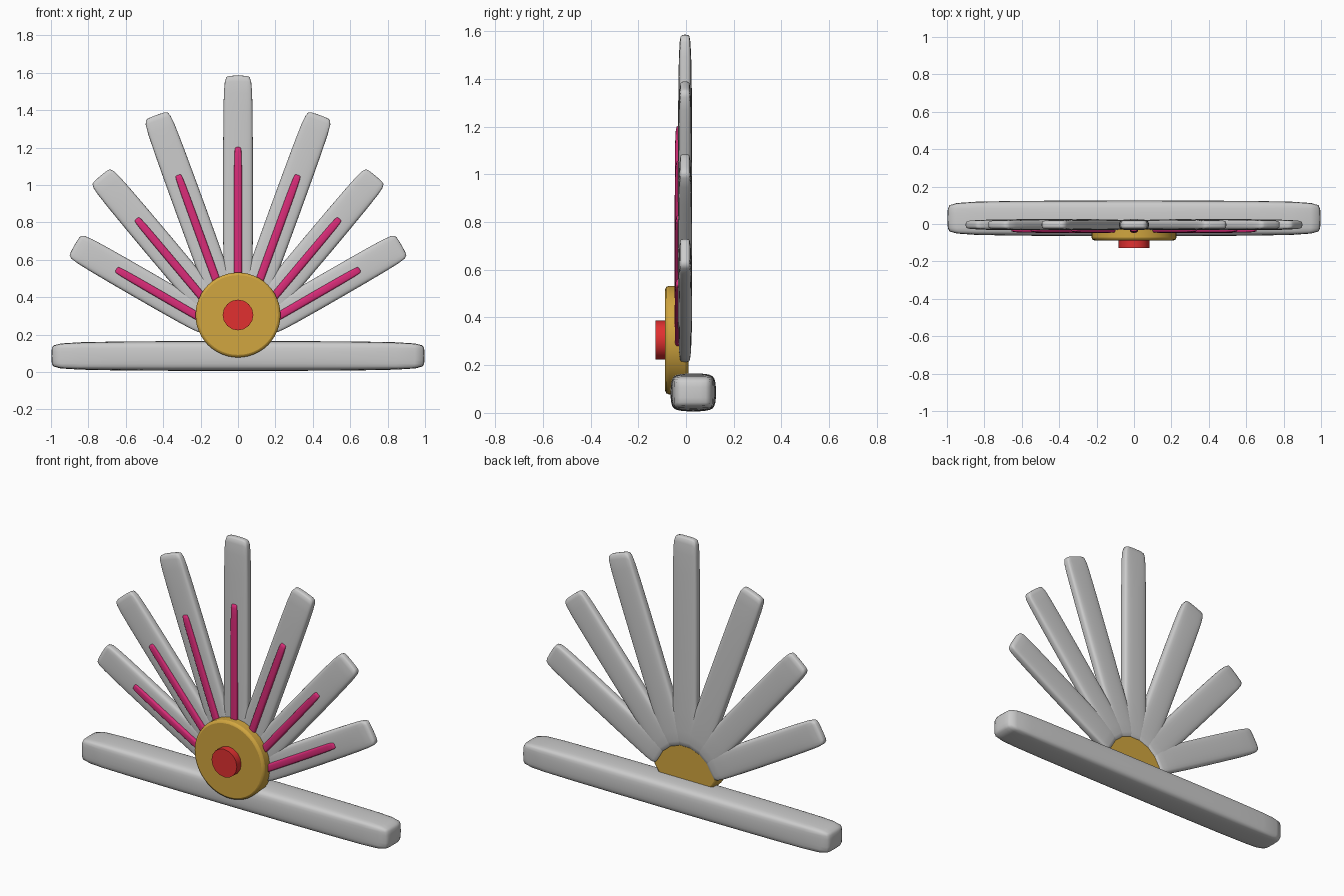
import bpy, math
from mathutils import Matrix, Vector

if "Cube" in bpy.data.objects:
    bpy.data.objects.remove(bpy.data.objects["Cube"])

PIVOT = Vector((0, 0, 0.173))   # point the blades fan out from
INNER = 0.18                    # radius where blades begin
HUB_Z = 0.305


def colour(name, rgb):
    m = bpy.data.materials.new(name)
    m.diffuse_color = (*rgb, 1)
    m.use_nodes = True
    m.node_tree.nodes["Principled BSDF"].inputs["Base Color"].default_value = m.diffuse_color
    return m


gold = colour("gold", (0.64, 0.38, 0.05))
red = colour("red", (0.75, 0.03, 0.03))
pink = colour("pink", (0.70, 0.025, 0.19))


def box(name, lo, hi, bevel, matrix=None, mat=None, soft=True):
    """Bevelled, optionally subdivided, box between two corners."""
    lo, hi = Vector(lo), Vector(hi)
    bpy.ops.mesh.primitive_cube_add(size=1)
    ob = bpy.context.object
    ob.name = name
    size = hi - lo
    ob.data.transform(Matrix.Translation((lo + hi) / 2) @ Matrix.Diagonal((*size, 1)))
    if matrix:
        ob.matrix_world = matrix
    b = ob.modifiers.new("bevel", 'BEVEL')
    b.width, b.segments = bevel, 1
    if soft:
        s = ob.modifiers.new("soften", 'SUBSURF')
        s.levels = s.render_levels = 2
        ob.data.shade_smooth()
    if mat:
        ob.data.materials.append(mat)
    return ob


def disc(name, radius, y0, y1, sides, mat, bevel=0):
    """Cylinder along y centred on the hub."""
    bpy.ops.mesh.primitive_cylinder_add(vertices=sides, radius=radius, depth=y1 - y0,
                                        location=(0, (y0 + y1) / 2, HUB_Z),
                                        rotation=(math.pi / 2, 0, 0))
    ob = bpy.context.object
    ob.name = name
    ob.data.materials.append(mat)
    bpy.ops.object.shade_smooth_by_angle(angle=math.radians(30))
    if bevel:
        b = ob.modifiers.new("bevel", 'BEVEL')
        b.width, b.segments = bevel, 2
        b.limit_method, b.angle_limit = 'ANGLE', math.radians(40)


# Base bar
box("base", (-1, -0.067, 0.004), (1, 0.128, 0.168), 0.025)

# Fan blades with inlaid strips, shorter toward the sides
for i in range(-3, 4):
    m = Matrix.Translation(PIVOT) @ Matrix.Rotation(math.radians(20 * i), 4, 'Y')
    length = 1.233 - 0.134 * abs(i)
    box(f"blade_{i + 4}", (-0.081, -0.035, INNER), (0.081, 0.027, INNER + length), 0.015, m)
    box(f"strip_{i + 4}", (-0.023, -0.048, INNER - 0.004),
        (0.023, 0.012, INNER + 0.69 * length), 0.008, m, pink)

# Hub disc and centre button
disc("hub", 0.227, -0.087, 0.01, 48, gold, 0.014)
disc("button", 0.082, -0.128, -0.07, 16, red)
